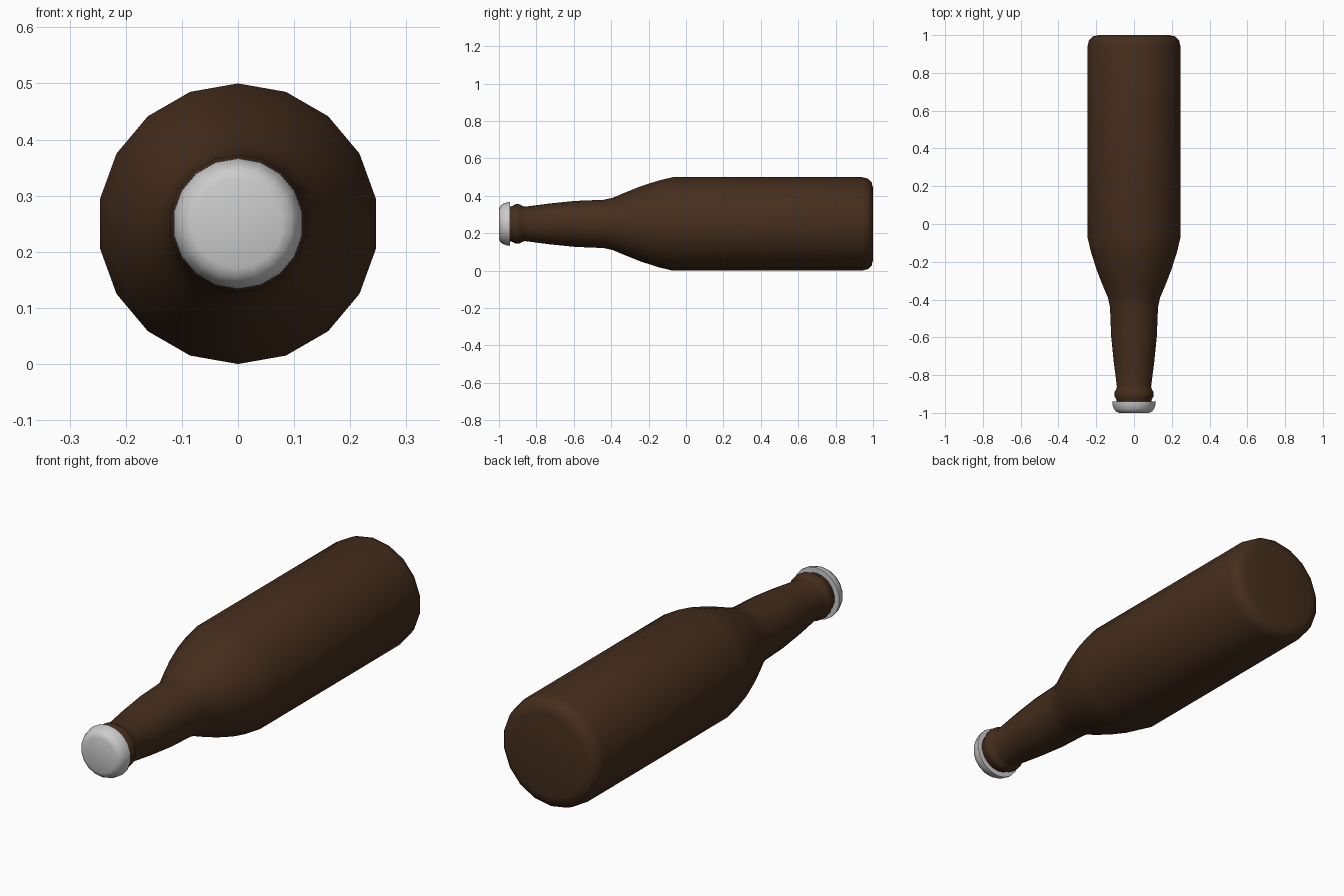
import bpy, bmesh, math

if "Cube" in bpy.data.objects:
    bpy.data.objects.remove(bpy.data.objects["Cube"])

SIDES = 18
CENTRE_Z = 0.25


def lathe(name, profile, color=None):
    """Revolve (y, radius) points round the lying bottle's axis; end caps are flat."""
    bm = bmesh.new()
    rings = []
    for y, r in profile:
        ring = []
        for i in range(SIDES):
            a = math.pi / 2 + 2 * math.pi * i / SIDES
            ring.append(bm.verts.new((r * math.cos(a), y, CENTRE_Z + r * math.sin(a))))
        rings.append(ring)
    for a, b in zip(rings, rings[1:]):
        for i in range(SIDES):
            j = (i + 1) % SIDES
            bm.faces.new((a[i], a[j], b[j], b[i]))
    bm.faces.new(rings[0])
    bm.faces.new(rings[-1])
    bmesh.ops.recalc_face_normals(bm, faces=bm.faces[:])
    mesh = bpy.data.meshes.new(name)
    bm.to_mesh(mesh)
    bm.free()
    obj = bpy.data.objects.new(name, mesh)
    bpy.context.collection.objects.link(obj)
    if color:
        mat = bpy.data.materials.new(name + "_material")
        mat.diffuse_color = color
        mat.use_nodes = True
        mat.node_tree.nodes["Principled BSDF"].inputs["Base Color"].default_value = mat.diffuse_color
        mesh.materials.append(mat)
    bpy.ops.object.select_all(action='DESELECT')
    obj.select_set(True)
    bpy.context.view_layer.objects.active = obj
    bpy.ops.object.shade_smooth_by_angle(angle=math.radians(40))
    return obj


# Brown glass: rounded base, straight body, shoulder, tapering neck, lip
lathe("bottle_glass", [
    (1.0, 0.19), (0.993, 0.222), (0.973, 0.242), (0.94, 0.25),
    (-0.07, 0.25), (-0.15, 0.231), (-0.25, 0.198), (-0.33, 0.166),
    (-0.39, 0.14), (-0.44, 0.129), (-0.59, 0.123), (-0.73, 0.109),
    (-0.86, 0.092), (-0.875, 0.096), (-0.89, 0.105), (-0.91, 0.106),
    (-0.93, 0.095), (-0.95, 0.092),
], (0.06, 0.027, 0.012, 1))

# Grey metal crown cap with flared rim
lathe("bottle_cap", [
    (-0.94, 0.09), (-0.941, 0.117), (-0.955, 0.116),
    (-0.978, 0.108), (-0.993, 0.097), (-1.0, 0.08),
])
